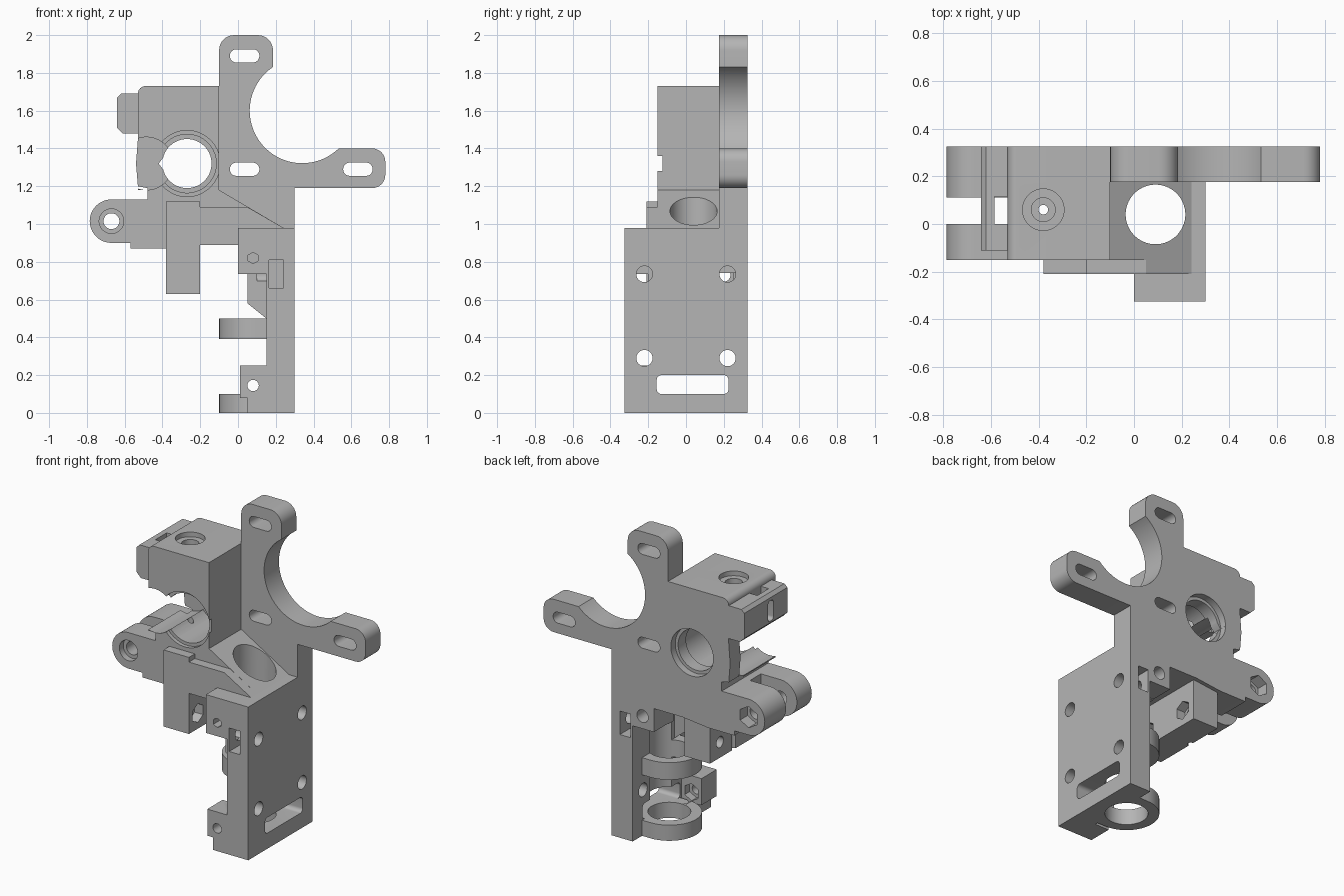
import bpy, bmesh
from math import cos, sin, pi
from mathutils import Vector

cube = bpy.data.objects.get("Cube")
if cube:
    bpy.data.objects.remove(cube, do_unlink=True)

grey = bpy.data.materials.new("plain grey")
grey.use_nodes = True
colour = (0.46, 0.46, 0.46, 1)
grey.diffuse_color = colour
grey.node_tree.nodes["Principled BSDF"].inputs["Base Color"].default_value = colour

parts = []
cutter_set = bpy.data.collections.new("cutters")
bpy.context.scene.collection.children.link(cutter_set)


def rounded(points):
    """Turn (u, v, radius) corners into small arcs; plain (u, v) stays sharp."""
    out = []
    for i, p in enumerate(points):
        c = Vector(p[:2])
        if len(p) == 2:
            out.append(c)
            continue
        a = c + (Vector(points[i - 1][:2]) - c).normalized() * p[2]
        b = c + (Vector(points[(i + 1) % len(points)][:2]) - c).normalized() * p[2]
        centre = a + b - c
        for k in range(9):
            t = k * pi / 16
            out.append(centre + (a - centre) * cos(t) + (b - centre) * sin(t))
    return out


def prism(name, points, lo, hi, axis="Y", cut=False):
    """Extrude a profile along an axis; profiles are xz, yz or xy."""
    place = {"X": lambda u, v, w: (w, u, v),
             "Y": lambda u, v, w: (u, w, v),
             "Z": lambda u, v, w: (u, v, w)}[axis]
    bm = bmesh.new()
    profile = rounded(points)
    face = bm.faces.new([bm.verts.new(place(p[0], p[1], lo)) for p in profile])
    ext = bmesh.ops.extrude_face_region(bm, geom=[face])
    moved = [g for g in ext["geom"] if isinstance(g, bmesh.types.BMVert)]
    bmesh.ops.translate(bm, verts=moved, vec=place(0, 0, hi - lo))
    bmesh.ops.recalc_face_normals(bm, faces=bm.faces[:])
    mesh = bpy.data.meshes.new(name)
    bm.to_mesh(mesh)
    bm.free()
    mesh.materials.append(grey)
    ob = bpy.data.objects.new(name, mesh)
    if cut:
        cutter_set.objects.link(ob)
        ob.hide_render = True
    else:
        bpy.context.scene.collection.objects.link(ob)
        parts.append(ob)
    return ob


def rect(u0, u1, v0, v1, r=None):
    corners = [(u0, v0), (u1, v0), (u1, v1), (u0, v1)]
    return [c + (r,) for c in corners] if r else corners


def disc(u, v, r, n=48):
    return [(u + r * cos(2 * pi * (k + .5) / n), v + r * sin(2 * pi * (k + .5) / n)) for k in range(n)]


def cut(points, lo, hi, axis="Y"):
    prism("cutter", points, lo, hi, axis, True)


# Back plate with the two motor arms
prism("motor_plate", [
    (-.1, 2, .08), (.185, 2, .08), (.185, 1.4), (.78, 1.4, .07), (.78, 1.19, .07),
    (.3, 1.19), (.3, .74), (0, .74), (0, .89), (-.2, .89), (-.38, .87), (-.57, .87),
    (-.57, 1.13), (-.48, 1.13), (-.48, 1.19), (-.53, 1.2), (-.54, 1.32),
    (-.53, 1.45), (-.53, 1.73, .04), (-.1, 1.73)], .175, .325)

# Gear housing, and the sloped body below it
prism("gear_housing", [(-.53, 1.18), (-.1, 1.18), (-.1, 1.73), (-.53, 1.73, .04)], -.15, .175)
prism("sloped_body", [
    (-.57, .87), (-.38, .87), (-.2, .89), (0, .89), (.24, .89), (.24, .98),
    (-.1, 1.18), (-.48, 1.18), (-.48, 1.13), (-.57, 1.13)], -.15, .175)
prism("front_rib", [(-.38, .89), (.24, .89), (.24, .98), (.05, 1.09), (-.2, 1.09),
                    (-.2, 1.12), (-.38, 1.12)], -.21, -.15)
prism("spring_leg", rect(-.38, -.2, .63, .9), -.21, .3)

# Carriage plate and its front blocks
prism("carriage_plate", rect(.15, .3, 0, .98), -.325, .325)
prism("upper_carriage_block", rect(0, .15, .735, .98), -.325, .175)
prism("lower_carriage_block", [(.05, 0), (.15, 0), (.15, .25), (.01, .25), (.01, .08), (.05, .08)],
      -.325, -.17)
prism("guide_wall", [(.15, .5), (.15, .735), (.05, .735), (.05, .58)], -.2, -.1)

# Two sensor rings, joined to the plate
for name, lo, hi in (("lower_ring", 0, .1), ("upper_ring", .39, .5)):
    arc = [(.09 + .19 * cos(t), .04 + .19 * sin(t)) for t in (pi / 2 + k * pi / 24 for k in range(25))]
    prism(name, arc + [(.16, -.15), (.16, .23)], lo, hi, "Z")

# Hinge lugs for the idler
lug = [(-.67 + .115 * cos(t), 1.015 + .115 * sin(t)) for t in (pi / 2 + k * pi / 24 for k in range(25))]
for name, lo, hi in (("front_hinge_lug", -.15, 0), ("back_hinge_lug", .11, .325)):
    prism(name, lug + [(-.56, .9), (-.56, 1.13)], lo, hi)

# Tension lug on the upper left
prism("tension_lug", [(-.64, 1.51), (-.61, 1.48), (-.53, 1.48), (-.53, 1.69), (-.62, 1.69), (-.64, 1.67)],
      -.11, .325)

# Motor opening and mounting slots
cut(disc(.34, 1.6, .278, 96), .1, .4)
for x, z in ((.035, 1.89), (.035, 1.29), (.635, 1.29)):
    cut(rect(x - .078, x + .078, z - .035, z + .035, .034), .1, .4)

# Gear bore in steps, and idler clearance
for r, back in ((.175, -.125), (.155, .2), (.13, .4)):
    cut(disc(-.27, 1.32, r), -.3, back)
cut(disc(-.27, 1.32, .15), .28, .4)
cut(disc(-.485, 1.32, .14), -.3, .22)
cut([(-.42, 1.32), (-.36, 1.4), (-.36, 1.24)], -.3, .4)

# Hinge gap, pin hole and sinks
cut(rect(-.85, -.53, .8, 1.17), 0, .11)
cut(disc(-.67, 1.015, .042), -.3, .4)
cut(disc(-.67, 1.015, .065), -.3, -.11)
cut(disc(-.67, 1.015, .068, 6), .25, .4)

# Filament hole in the top
for r, low in ((.087, 1.7), (.05, 1.6), (.02, .5)):
    cut(disc(-.38, .06, r), low, 1.8, "Z")

# Slots in the tension lug
cut(rect(-.585, -.53, 0, .115), 1.4, 1.8, "Z")
cut(rect(.03, .085, 1.52, 1.65, .02), -.7, -.56, "X")

# Sensor bore, plate screw holes, nut slots and strap window
cut(disc(.09, .04, .125), -.1, 1.3, "Z")
for side in (-1, 1):
    for z in (.29, .735):
        cut(disc(.22 * side, z, .043), .1, .4, "X")
    ends = sorted((side * .16, side * .4))
    cut(rect(.165, .24, .66, .81), *ends)
cut(rect(-.155, .225, .1, .2, .025), .1, .4, "X")

# Carriage block screws
cut(disc(.08, .145, .03), -.4, -.1)
cut(disc(.08, .145, .055, 6), -.22, -.1)
cut(disc(.08, .82, .03, 6), -.4, -.2)
cut(disc(.08, .82, .04), .2, .4)

# Spring screw holes with hex pockets
for y in (-.12, .2):
    cut(disc(y, .73, .035), -.5, -.1, "X")
    cut(disc(y, .73, .06, 6), -.26, -.1, "X")

# Apply the cuts to every part
for ob in parts:
    mod = ob.modifiers.new("cuts", "BOOLEAN")
    mod.operand_type = "COLLECTION"
    mod.collection = cutter_set
    mod.operation = "DIFFERENCE"
    mod.solver = "EXACT"
bpy.context.view_layer.update()
deps = bpy.context.evaluated_depsgraph_get()
finished = [(ob, bpy.data.meshes.new_from_object(ob.evaluated_get(deps))) for ob in parts]
for ob, mesh in finished:
    ob.modifiers.clear()
    ob.data = mesh
for ob in list(cutter_set.objects):
    bpy.data.objects.remove(ob, do_unlink=True)
bpy.data.collections.remove(cutter_set)

# Smooth the round walls, keep edges crisp
bpy.ops.object.select_all(action="DESELECT")
for ob in parts:
    ob.select_set(True)
bpy.context.view_layer.objects.active = parts[0]
bpy.ops.object.shade_smooth_by_angle(angle=pi / 7)
